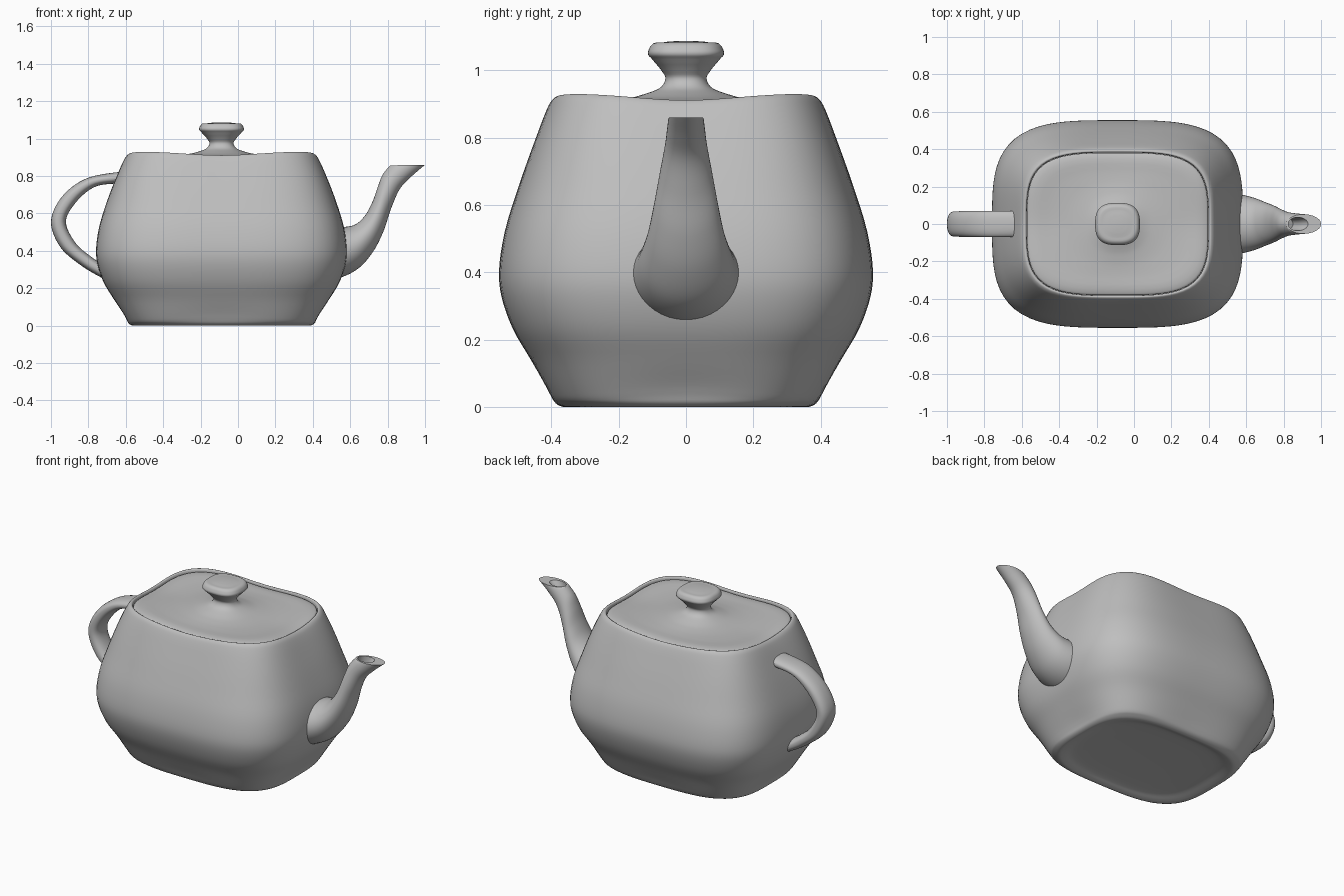
import bpy, bmesh, math
from mathutils import Vector

cube = bpy.data.objects.get("Cube")
if cube:
    bpy.data.objects.remove(cube, do_unlink=True)

CENTRE_X = -0.088   # the pot sits left of centre so that spout and handle balance

glaze = bpy.data.materials.new("grey glaze")
glaze.use_nodes = True
GREY = (0.52, 0.52, 0.52, 1)
glaze.diffuse_color = GREY
glaze.node_tree.nodes["Principled BSDF"].inputs["Base Color"].default_value = GREY


def smooth_rows(rows, steps):
    """Centripetal spline through rows of numbers."""
    pts = [Vector(r) for r in rows]
    pts = [pts[0] * 2 - pts[1]] + pts + [pts[-1] * 2 - pts[-2]]
    out = []
    for i in range(1, len(pts) - 2):
        p = pts[i - 1:i + 3]
        t = [0.0]
        for a, b in zip(p, p[1:]):
            t.append(t[-1] + max((b - a).length, 1e-5) ** 0.5)

        def mix(a, b, i, j, u):
            return a + (b - a) * ((u - t[i]) / (t[j] - t[i]))

        for k in range(steps):
            u = t[1] + (t[2] - t[1]) * k / steps
            a = [mix(p[j], p[j + 1], j, j + 1, u) for j in range(3)]
            b = [mix(a[j], a[j + 1], j, j + 2, u) for j in range(2)]
            out.append(mix(b[0], b[1], 1, 2, u))
    return out + [pts[-2]]


def loft(name, rings, sharp=50):
    """Skin a list of closed rings and cap both ends."""
    bm = bmesh.new()
    loops = [[bm.verts.new(co) for co in ring] for ring in rings]
    for lo, hi in zip(loops, loops[1:]):
        for i in range(len(lo)):
            bm.faces.new((lo[i - 1], lo[i], hi[i], hi[i - 1]))
    bm.faces.new(loops[0])
    bm.faces.new(loops[-1])
    bmesh.ops.recalc_face_normals(bm, faces=bm.faces)
    mesh = bpy.data.meshes.new(name)
    bm.to_mesh(mesh)
    bm.free()
    mesh.materials.append(glaze)
    obj = bpy.data.objects.new(name, mesh)
    bpy.context.collection.objects.link(obj)
    bpy.ops.object.select_all(action='DESELECT')
    obj.select_set(True)
    bpy.context.view_layer.objects.active = obj
    bpy.ops.object.shade_smooth_by_angle(angle=math.radians(sharp))
    return obj


def superellipse(n, count):
    for i in range(count):
        a = 2 * math.pi * i / count
        c, s = math.cos(a), math.sin(a)
        r = (abs(c) ** n + abs(s) ** n) ** (-1 / n)
        yield r * c, r * s, math.sin(2 * a) ** 2


def stacked(rows, count=96, steps=4):
    """Rounded-square rings: half width, half depth, height, corner lift, squareness."""
    return [[(CENTRE_X + rx * u, ry * v, z + lift * corner)
             for u, v, corner in superellipse(n, count)]
            for rx, ry, z, lift, n in smooth_rows(rows, steps)]


def tube(rows, n=2, count=40, steps=6):
    """Rings spanning two outline points in the xz plane: x1, z1, x2, z2, half width."""
    rings = []
    for x1, z1, x2, z2, w in smooth_rows(rows, steps):
        mid = Vector(((x1 + x2) / 2, 0, (z1 + z2) / 2))
        arm = Vector(((x1 - x2) / 2, 0, (z1 - z2) / 2))
        rings.append([mid + arm * u + Vector((0, w * v, 0))
                      for u, v, _ in superellipse(n, count)])
    return rings


# Body with recessed foot and wavy rim
loft("body", stacked([
    (.3, .22, .024, 0, 3), (.4, .31, .018, 0, 3.1), (.45, .345, .005, 0, 3.2),
    (.475, .365, .001, 0, 3.3), (.497, .387, .012, 0, 3.4), (.51, .403, .038, -.01, 3.5),
    (.525, .417, .065, -.012, 3.5), (.575, .46, .14, 0, 3.5), (.632, .515, .235, 0, 3.5),
    (.664, .548, .33, 0, 3.5), (.671, .555, .4, 0, 3.5), (.656, .538, .52, 0, 3.5),
    (.614, .495, .66, 0, 3.5), (.56, .445, .8, .008, 3.6), (.524, .414, .88, .014, 3.6),
    (.51, .402, .902, .017, 3.6), (.497, .391, .911, .018, 3.6),
    (.488, .384, .906, .018, 3.6), (.486, .382, .86, .015, 3.6)]))

# Lid and its squarish knob
loft("lid", stacked([
    (.484, .38, .865, .015, 3.6), (.483, .379, .896, .015, 3.6), (.472, .368, .903, .015, 3.6),
    (.35, .27, .907, .007, 3.2), (.22, .19, .914, 0, 2.5), (.135, .13, .927, 0, 2.2),
    (.085, .081, .945, 0, 2.2), (.064, .061, .975, 0, 2.3), (.078, .074, 1.0, 0, 2.4),
    (.106, .1, 1.032, 0, 2.6), (.12, .113, 1.054, 0, 2.7), (.112, .105, 1.072, 0, 2.7),
    (.075, .07, 1.082, 0, 2.5), (.02, .02, 1.087, 0, 2)]))

# Handle, outer and inner outline
loft("handle", tube([
    (-.56, .823, -.56, .762, .07), (-.65, .82, -.65, .76, .07), (-.82, .783, -.77, .74, .07),
    (-.945, .685, -.87, .655, .069), (-1, .556, -.92, .556, .067), (-.95, .42, -.87, .444, .067),
    (-.845, .326, -.79, .372, .067), (-.74, .262, -.72, .325, .067),
    (-.64, .215, -.63, .27, .067)], n=2.4))

# Spout, upper and lower outline, turning in at the mouth
spout = tube([
    (.42, .53, .42, .25, .163), (.54, .526, .54, .255, .163), (.625, .54, .645, .307, .142),
    (.68, .59, .722, .395, .117), (.72, .665, .778, .505, .097), (.75, .75, .82, .63, .078),
    (.775, .81, .868, .735, .063), (.81, .853, .93, .8, .056), (.815, .857, 1, .86, .052)])
spout += tube([(.825, .857, .93, .858, .036), (.815, .825, .895, .815, .033),
               (.79, .77, .85, .73, .03)], steps=3)
loft("spout", spout, 40)
